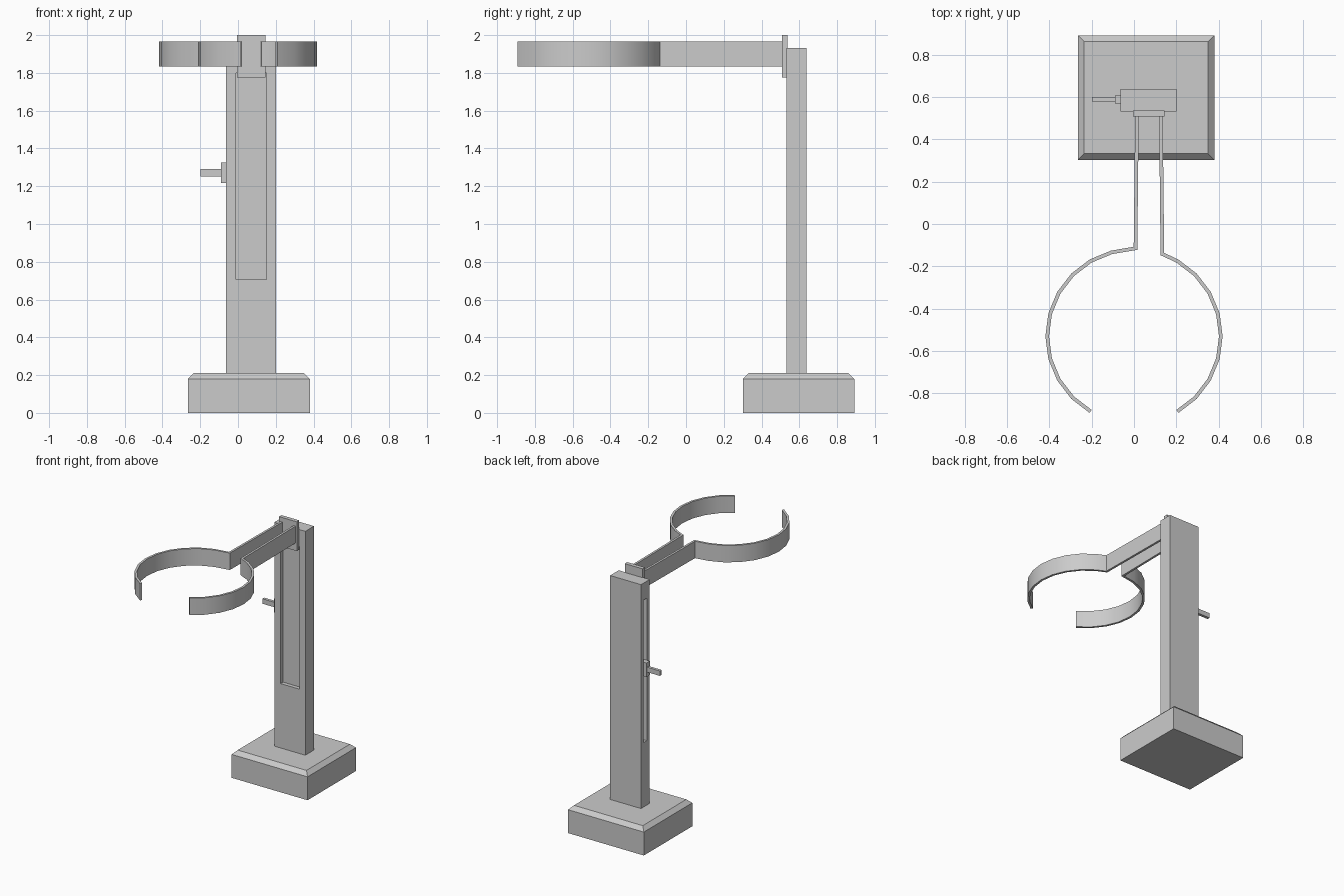
import bpy
import bmesh
from math import cos, sin, radians
from mathutils import Vector

if "Cube" in bpy.data.objects:
    bpy.data.objects.remove(bpy.data.objects["Cube"], do_unlink=True)

grey = bpy.data.materials.new("plain grey")
grey.use_nodes = True
colour = (0.6, 0.6, 0.6, 1)
grey.diffuse_color = colour
grey.node_tree.nodes["Principled BSDF"].inputs["Base Color"].default_value = colour


def add_object(name, bm):
    bmesh.ops.recalc_face_normals(bm, faces=bm.faces)
    mesh = bpy.data.meshes.new(name)
    bm.to_mesh(mesh)
    bm.free()
    mesh.materials.append(grey)
    ob = bpy.data.objects.new(name, mesh)
    bpy.context.scene.collection.objects.link(ob)
    return ob


def box(name, x, y, z):
    """Box from (min, max) pairs on each axis."""
    bm = bmesh.new()
    bmesh.ops.create_cube(bm, size=1)
    for v in bm.verts:
        v.co = [r[0] if c < 0 else r[1] for c, r in zip(v.co, (x, y, z))]
    return add_object(name, bm)


def cut(target, cutter):
    cutter.hide_render = True
    cutter.hide_set(True)
    mod = target.modifiers.new(cutter.name, "BOOLEAN")
    mod.operation = "DIFFERENCE"
    mod.solver = "EXACT"
    mod.object = cutter
    bpy.context.view_layer.objects.active = target
    bpy.ops.object.modifier_apply(modifier=mod.name)
    bpy.data.objects.remove(cutter, do_unlink=True)


def strip(name, path, z, thickness):
    """Upright band following a path seen from above."""
    pts = [Vector(p) for p in path]
    rows = []
    bm = bmesh.new()
    for i, p in enumerate(pts):
        before = (p - pts[i - 1]).normalized() if i else None
        after = (pts[i + 1] - p).normalized() if i < len(pts) - 1 else None
        a, b = before or after, after or before
        tangent = (a + b).normalized()
        side = Vector((-tangent.y, tangent.x))
        side *= thickness / 2 / side.dot(Vector((-a.y, a.x)))
        rows.append([bm.verts.new((*(p + side * s), h))
                     for s, h in ((1, z[0]), (1, z[1]), (-1, z[1]), (-1, z[0]))])
    for r, q in zip(rows, rows[1:]):
        for k in range(4):
            n = (k + 1) % 4
            bm.faces.new((r[k], r[n], q[n], q[k]))
    bm.faces.new(rows[0])
    bm.faces.new(rows[-1])
    ob = add_object(name, bm)
    bpy.ops.object.select_all(action="DESELECT")
    ob.select_set(True)
    bpy.context.view_layer.objects.active = ob
    bpy.ops.object.shade_smooth_by_angle(angle=radians(30))
    return ob


# Base block with a chamfered top rim
base = box("base", (-0.265, 0.38), (0.302, 0.891), (0, 0.21))
bm = bmesh.new()
bm.from_mesh(base.data)
top_edges = [e for e in bm.edges if all(v.co.z > 0.2 for v in e.verts)]
bmesh.ops.bevel(bm, geom=top_edges, offset=0.03, segments=1, affect="EDGES")
bm.to_mesh(base.data)
bm.free()

# Column with a front channel and a side slot
column = box("column", (-0.063, 0.2), (0.532, 0.637), (0.205, 1.932))
cut(column, box("channel_cutter", (-0.01, 0.15), (0.5, 0.562), (0.705, 1.8)))
cut(column, box("slot_cutter", (-0.1, -0.035), (0.566, 0.606), (0.705, 1.8)))

# Sliding plate that carries the arms
box("slider_plate", (-0.005, 0.145), (0.507, 0.537), (1.775, 2.0))

# Side clamp and its lever
box("clamp_collar", (-0.09, -0.035), (0.568, 0.608), (1.218, 1.325))
box("clamp_lever", (-0.198, -0.085), (0.578, 0.6), (1.252, 1.29))


# Two arms, each ending in half of an open ring
def ring(angles):
    return [(0.41 * cos(radians(a)), -0.53 + 0.41 * sin(radians(a))) for a in angles]


band = (1.835, 1.965)
strip("right_arm", [(0.014, 0.515), (0.007, -0.115)] + ring(range(105, 241, 15)), band, 0.017)
strip("left_arm", [(0.127, 0.515), (0.134, -0.142)] + ring(range(60, -61, -15)), band, 0.017)
